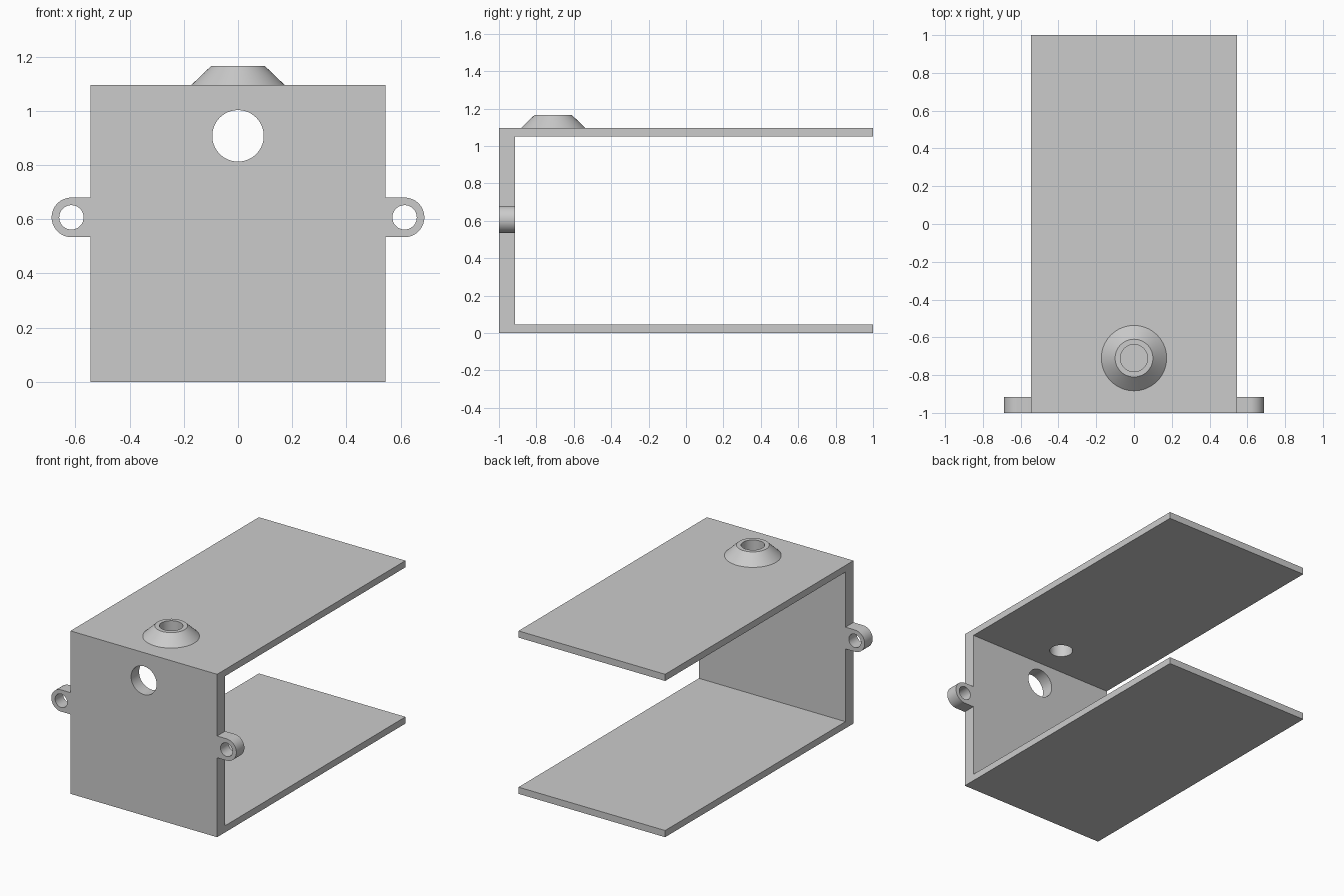
import bpy
import bmesh
import math
from mathutils import Matrix

if "Cube" in bpy.data.objects:
    bpy.data.objects.remove(bpy.data.objects["Cube"], do_unlink=True)

HALF_W, HEIGHT = 0.545, 1.095
SHEET, WALL = 0.045, 0.085
EAR_X, EAR_Z, EAR_R = 0.615, 0.607, 0.073
BOSS_Y, BOSS_TOP = -0.71, 1.165

grey = bpy.data.materials.new("plain grey")
grey.diffuse_color = (0.6, 0.6, 0.6, 1)
grey.use_nodes = True
grey.node_tree.nodes["Principled BSDF"].inputs["Base Color"].default_value = (0.6, 0.6, 0.6, 1)


def finish(name, bm):
    bmesh.ops.recalc_face_normals(bm, faces=bm.faces)
    mesh = bpy.data.meshes.new(name)
    bm.to_mesh(mesh)
    bm.free()
    mesh.materials.append(grey)
    obj = bpy.data.objects.new(name, mesh)
    bpy.context.collection.objects.link(obj)
    return obj


def prism(name, points, direction):
    """Extrude a closed outline along a direction."""
    bm = bmesh.new()
    face = bm.faces.new([bm.verts.new(p) for p in points])
    grown = bmesh.ops.extrude_face_region(bm, geom=[face], use_keep_orig=True)
    moved = [g for g in grown["geom"] if isinstance(g, bmesh.types.BMVert)]
    bmesh.ops.translate(bm, verts=moved, vec=direction)
    return finish(name, bm)


def cone(name, centre, r1, r2, depth, along_y=False):
    bm = bmesh.new()
    turn = Matrix.Rotation(math.pi / 2, 4, "X") if along_y else Matrix()
    bmesh.ops.create_cone(bm, cap_ends=True, segments=64, radius1=r1, radius2=r2,
                          depth=depth, matrix=Matrix.Translation(centre) @ turn)
    return finish(name, bm)


def combine(target, other, operation):
    """Apply a boolean and remove the helper."""
    mod = target.modifiers.new("join", "BOOLEAN")
    mod.operation, mod.solver, mod.object = operation, "EXACT", other
    bpy.context.view_layer.objects.active = target
    bpy.ops.object.modifier_apply(modifier=mod.name)
    bpy.data.objects.remove(other, do_unlink=True)


# Channel: front wall with top and bottom sheets
inner = WALL - 1
profile = [(-1, 0), (1, 0), (1, SHEET), (inner, SHEET), (inner, HEIGHT - SHEET),
           (1, HEIGHT - SHEET), (1, HEIGHT), (-1, HEIGHT)]
bracket = prism("bracket", [(-HALF_W, y, z) for y, z in profile], (2 * HALF_W, 0, 0))

# Rounded mounting ears
for side in (-1, 1):
    arc = [(-math.pi / 2) + math.pi * i / 32 for i in range(33)]
    outline = [(side * (EAR_X + EAR_R * math.cos(a)), -1, EAR_Z + EAR_R * math.sin(a)) for a in arc]
    outline += [(side * (HALF_W - 0.1), -1, EAR_Z + s * EAR_R) for s in (1, -1)]
    combine(bracket, prism("ear", outline, (0, WALL, 0)), "UNION")

# Tapered boss, sunk slightly into the top sheet before joining
slope = (0.173 - 0.1) / (BOSS_TOP - HEIGHT)
sink = 0.02
boss = cone("boss", (0, BOSS_Y, (BOSS_TOP + HEIGHT - sink) / 2),
            0.173 + slope * sink, 0.1, BOSS_TOP - HEIGHT + sink)
combine(bracket, boss, "UNION")

# Drilled holes: boss, front wall and both ears
combine(bracket, cone("boss_hole", (0, BOSS_Y, HEIGHT), 0.072, 0.072, 0.3), "DIFFERENCE")
for x, z, r in ((0, 0.908, 0.095), (-EAR_X, EAR_Z, 0.045), (EAR_X, EAR_Z, 0.045)):
    combine(bracket, cone("wall_hole", (x, -1, z), r, r, 0.4, True), "DIFFERENCE")

# Smooth the round faces, keep corners sharp
bpy.ops.object.select_all(action="DESELECT")
bracket.select_set(True)
bpy.context.view_layer.objects.active = bracket
bpy.ops.object.shade_smooth_by_angle(angle=math.radians(30))
